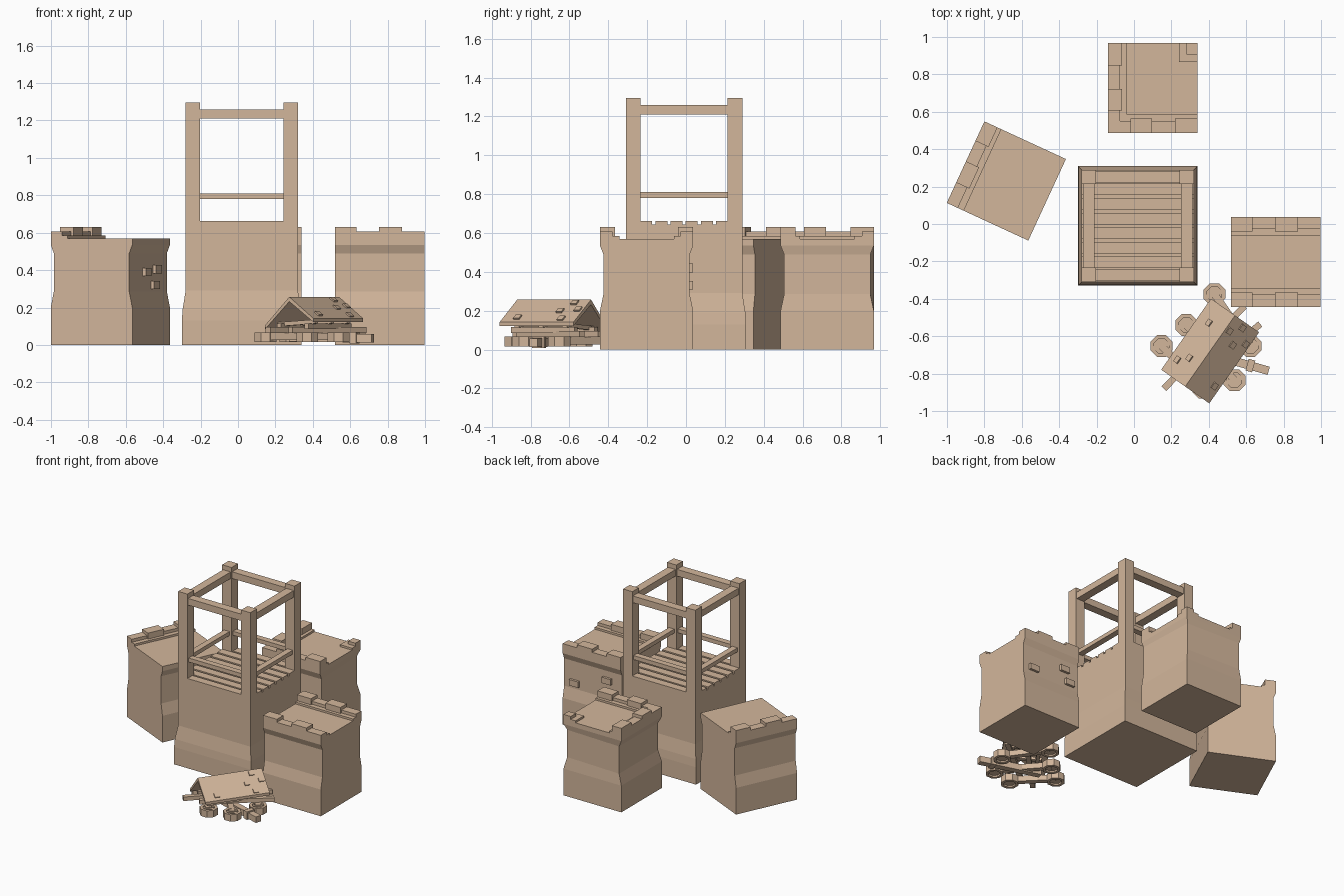
import bpy, bmesh, math
from mathutils import Matrix, Vector

if "Cube" in bpy.data.objects:
    bpy.data.objects.remove(bpy.data.objects["Cube"])

mat = bpy.data.materials.new("tan_stone")
mat.diffuse_color = (0.65, 0.47, 0.33, 1)
mat.use_nodes = True
mat.node_tree.nodes["Principled BSDF"].inputs["Base Color"].default_value = mat.diffuse_color


def finish(name, bm, m=Matrix.Identity(4)):
    bmesh.ops.recalc_face_normals(bm, faces=bm.faces)
    me = bpy.data.meshes.new(name)
    bm.to_mesh(me)
    bm.free()
    me.materials.append(mat)
    ob = bpy.data.objects.new(name, me)
    ob.matrix_world = m
    bpy.context.collection.objects.link(ob)
    return ob


def box(bm, x0, x1, y0, y1, z0, z1, m=Matrix.Identity(4)):
    c = Matrix.Translation(((x0 + x1) / 2, (y0 + y1) / 2, (z0 + z1) / 2))
    s = Matrix.Diagonal((x1 - x0, y1 - y0, z1 - z0, 1))
    bmesh.ops.create_cube(bm, size=1, matrix=m @ c @ s)


def beam(bm, a, b, w, h):
    """Square bar from a to b."""
    a, b = Vector(a), Vector(b)
    d = b - a
    rot = d.to_track_quat('X', 'Z').to_matrix().to_4x4()
    bmesh.ops.create_cube(bm, size=1, matrix=Matrix.Translation((a + b) / 2) @ rot
                          @ Matrix.Diagonal((d.length, w, h, 1)))


def loft(bm, half, levels, mask):
    """Square rings (z, inset); mask gives each corner's inset axes."""
    signs = ((-1, -1), (1, -1), (1, 1), (-1, 1))
    rings = []
    for z, i in levels:
        rings.append([bm.verts.new((sx * (half - i * mx), sy * (half - i * my), z))
                      for (sx, sy), (mx, my) in zip(signs, mask)])
    for lo, hi in zip(rings, rings[1:]):
        for k in range(4):
            n = (k + 1) % 4
            bm.faces.new((lo[k], lo[n], hi[n], hi[k]))
    bm.faces.new(rings[0][::-1])
    bm.faces.new(rings[-1])


H = 0.24
WALL = [(0, 0), (0.2, 0), (0.285, 0.018), (0.49, 0.018), (0.535, 0), (0.57, 0)]


def parapet(bm, m, merlons, flip=False):
    """Stepped battlement on the -y edge, turned into place by m."""
    box(bm, -H, H, -H, -H + 0.1, 0.56, 0.585, m)
    box(bm, -H, H, -H, -H + 0.065, 0.56, 0.607, m)
    for a, b in merlons:
        if flip:
            a, b = 0.48 - b, 0.48 - a
        box(bm, a - H, b - H, -H, -H + 0.077, 0.56, 0.63, m)


def rz(deg):
    return Matrix.Rotation(math.radians(deg), 4, 'Z')


def bricks(bm, m, spots):
    for x, z in spots:
        box(bm, x - 0.038, x + 0.038, -H + 0.0, -H + 0.03, z - 0.022, z + 0.022, m)


PAIR = [(0, 0.115), (0.235, 0.36)]

# right wall block: battlements front and back, loose bricks on the back
bm = bmesh.new()
loft(bm, H, WALL, [(0, 1)] * 4)
parapet(bm, rz(0), PAIR)
parapet(bm, rz(180), PAIR, True)
bricks(bm, rz(180), [(-0.15, 0.33), (0.12, 0.42), (0.165, 0.33)])
finish("right_wall", bm, Matrix.Translation((0.758, -0.203, 0)))

# turned left wall block: battlements on its outer side, bricks on the inner
bm = bmesh.new()
loft(bm, H, WALL, [(1, 0)] * 4)
parapet(bm, rz(-90), PAIR)
bricks(bm, rz(90), [(-0.03, 0.39), (0.10, 0.405), (0.075, 0.32)])
finish("left_wall", bm, Matrix.Translation((-0.6825, 0.23, 0)) @ rz(-24.8))

# back corner block: battlements on two sides, small piece on the inner corner
bm = bmesh.new()
loft(bm, H, WALL, [(1, 1), (0, 1), (1, 1), (1, 0)])
CORNER = [(0.12, 0.235), (0.36, 0.48)]
parapet(bm, rz(0), CORNER)
parapet(bm, rz(-90), CORNER, True)
box(bm, 0.14, H, 0.14, H, 0.56, 0.585)
box(bm, 0.18, H, 0.18, H, 0.56, 0.607)
finish("corner_wall", bm, Matrix.Translation((0.1, 0.727, 0)))

# central tower
T = Matrix.Translation((0.02, -0.01, 0))
bm = bmesh.new()
loft(bm, 0.32, [(0, 0), (0.13, 0), (0.19, 0.004), (0.29, 0.02), (0.643, 0.02)], [(1, 1)] * 4)
finish("tower_base", bm, T)

# deck slats with narrow gaps
bm = bmesh.new()
for i in range(6):
    y = -0.195 + i * 0.078
    box(bm, -0.3, 0.3, y - 0.031, y + 0.031, 0.64, 0.662)
for s in (-1, 1):
    box(bm, -0.3, 0.3, min(s * 0.24, s * 0.3), max(s * 0.24, s * 0.3), 0.64, 0.662)
finish("deck_slats", bm, T)

# corner posts and two levels of rails
bm = bmesh.new()
for sx in (-1, 1):
    for sy in (-1, 1):
        x, y = sx * 0.2615, sy * 0.2615
        box(bm, x - 0.0385, x + 0.0385, y - 0.0385, y + 0.0385, 0.64, 1.295)
finish("tower_posts", bm, T)
bm = bmesh.new()
for k in range(4):
    box(bm, -0.24, 0.24, -0.293, -0.23, 1.21, 1.26, rz(90 * k))
    box(bm, -0.24, 0.24, -0.285, -0.24, 0.78, 0.81, rz(90 * k))
finish("tower_rails", bm, T)

# collapsed ram: pitched roof
R = Matrix.Translation((0.407, -0.679, 0)) @ rz(-35)
bm = bmesh.new()
profile = [(-0.157, 0.105), (0, 0.257), (0.157, 0.142), (0.157, 0.122), (0, 0.232), (-0.157, 0.085)]
ends = [[bm.verts.new((x, y, z)) for x, z in profile] for y in (-0.232, 0.232)]
for k in range(6):
    n = (k + 1) % 6
    bm.faces.new((ends[0][k], ends[0][n], ends[1][n], ends[1][k]))
for e in ends:
    bm.faces.new((e[0], e[1], e[4], e[5]))
    bm.faces.new((e[1], e[2], e[3], e[4]))
finish("ram_roof", bm, R)

# small blocks stuck on the roof
bm = bmesh.new()
for u, v in ((-0.139, -0.115), (-0.094, -0.068), (-0.14, 0.126), (0.147, 0.023),
             (0.139, 0.134), (0.095, 0.08), (0.2, 0.07), (0.12, -0.09)):
    slope = (0.115 if v > 0 else 0.152) / 0.157
    z = 0.257 - abs(v) * slope
    tilt = Matrix.Rotation(math.copysign(math.atan(slope), v), 4, 'Y')
    box(bm, -0.016, 0.016, -0.018, 0.018, -0.008, 0.008, Matrix.Translation((v, u, z)) @ tilt)
finish("roof_blocks", bm, R)

# roof frame: cross ties, rafters and a low body
bm = bmesh.new()
for y in (-0.15, 0, 0.15):
    beam(bm, (-0.12, y, 0.11), (0.12, y, 0.125), 0.03, 0.022)
for x in (-0.09, 0.09):
    beam(bm, (x, -0.2, 0.1), (x, 0.2, 0.1), 0.025, 0.03)
finish("roof_frame", bm, R)

# axles with wheels lying flat
pairs = [((0.147, -0.652), (0.37, -0.875)), ((0.28, -0.54), (0.537, -0.835)),
         ((0.43, -0.375), (0.623, -0.652))]
bm = bmesh.new()
wheels = bmesh.new()
for a, b in pairs:
    beam(bm, (*a, 0.045), (*b, 0.045), 0.04, 0.04)
    for x, y in (a, b):
        rings = []
        for r, z in ((0.063, 0.015), (0.063, 0.066), (0.042, 0.066), (0.042, 0.015)):
            rings.append([wheels.verts.new((x + r * math.cos((k + .5) * math.pi / 4),
                                            y + r * math.sin((k + .5) * math.pi / 4), z))
                          for k in range(8)])
        for i in range(4):
            p, q = rings[i], rings[(i + 1) % 4]
            for k in range(8):
                n = (k + 1) % 8
                wheels.faces.new((p[k], p[n], q[n], q[k]))
        m = Matrix.Translation((x, y, 0))
        bmesh.ops.create_cone(wheels, cap_ends=True, segments=8, radius1=0.045, radius2=0.045,
                              depth=0.025, matrix=m @ Matrix.Translation((0, 0, 0.04)) @ rz(22.5))
        box(wheels, -0.042, 0.042, -0.012, 0.012, 0.04, 0.06, m @ rz(20))
finish("axles", bm)
finish("wheels", wheels)

# chassis rods
bm = bmesh.new()
beam(bm, (0.16, -0.88, 0.08), (0.59, -0.44, 0.08), 0.035, 0.03)
beam(bm, (0.28, -0.86, 0.08), (0.675, -0.535, 0.08), 0.035, 0.03)
finish("chassis_rods", bm)

# ram log with a blocky head
bm = bmesh.new()
beam(bm, (0.28, -0.66, 0.04), (0.72, -0.785, 0.035), 0.045, 0.045)
beam(bm, (0.605, -0.752, 0.038), (0.64, -0.762, 0.038), 0.065, 0.06)
finish("ram_log", bm)
